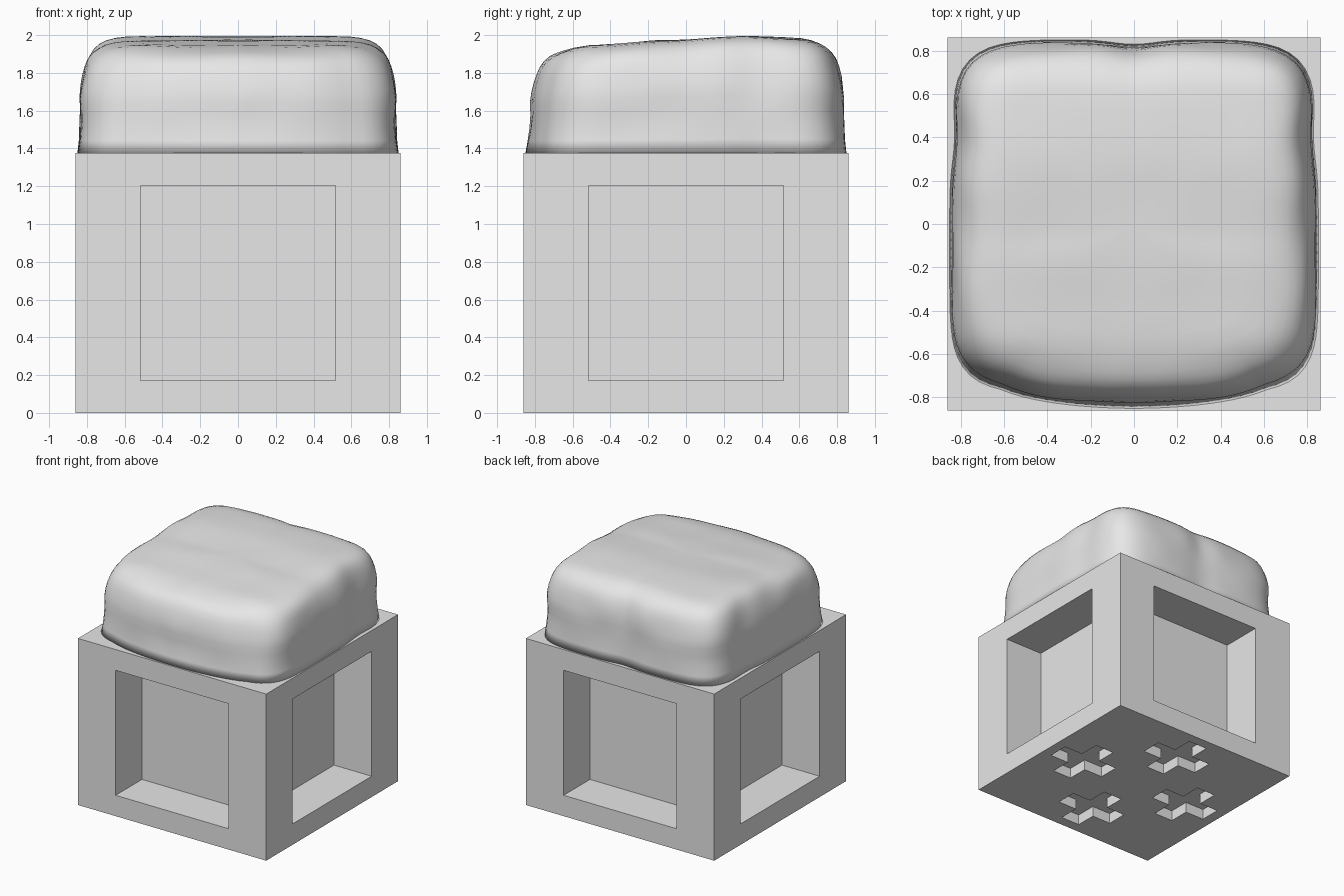
import bpy, bmesh, math
from mathutils import Vector, noise

if "Cube" in bpy.data.objects:
    bpy.data.objects.remove(bpy.data.objects["Cube"])

P = 0.086                      # module: the box is 20 x 20 x 16 modules
R, H = 10 * P, 16 * P

grey = bpy.data.materials.new("plain_grey")
grey.diffuse_color = (0.8, 0.8, 0.8, 1)
grey.use_nodes = True
grey.node_tree.nodes["Principled BSDF"].inputs["Base Color"].default_value = grey.diffuse_color


def finish(bm, name, smooth):
    bmesh.ops.recalc_face_normals(bm, faces=bm.faces[:])
    for f in bm.faces:
        f.smooth = smooth
    me = bpy.data.meshes.new(name)
    bm.to_mesh(me)
    bm.free()
    me.materials.append(grey)
    ob = bpy.data.objects.new(name, me)
    bpy.context.collection.objects.link(ob)
    return ob


# --- Box body with a deep square recess in each side ---
bm = bmesh.new()
bmesh.ops.create_cube(bm, size=1)
for v in bm.verts:
    v.co = Vector((v.co.x * 2 * R, v.co.y * 2 * R, (v.co.z + 0.5) * H))
bm.normal_update()
sides = [f for f in bm.faces if abs(f.normal.z) < 0.5]
bmesh.ops.inset_individual(bm, faces=sides, thickness=4 * P, use_even_offset=True)
for f in sides:
    for v in f.verts:
        v.co.z = 2 * P if v.co.z < H / 2 else 14 * P
for f in bmesh.ops.extrude_discrete_faces(bm, faces=sides)["faces"]:
    c = f.calc_center_median()
    inward = -Vector((c.x, c.y, 0)).normalized() * 4 * P
    for v in f.verts:
        v.co += inward

# Four plus-shaped sockets in the underside: cut a grid, push in the cells
def underside():
    return [f for f in bm.faces if all(abs(v.co.z) < 1e-5 for v in f.verts)]

for axis in (Vector((1, 0, 0)), Vector((0, 1, 0))):
    for k in range(-9, 10, 2):
        fs = underside()
        geom = fs + list({e for f in fs for e in f.edges}) + list({v for f in fs for v in f.verts})
        bmesh.ops.bisect_plane(bm, geom=geom, plane_co=axis * k * P, plane_no=axis)

def in_plus(c):
    for px, py in ((6, 0), (-6, 0), (0, 6), (0, -6)):
        dx, dy = abs(c.x / P - px), abs(c.y / P - py)
        if max(dx, dy) < 3 and min(dx, dy) < 1:
            return True
    return False

cells = [f for f in underside() if in_plus(f.calc_center_median())]
ext = bmesh.ops.extrude_face_region(bm, geom=cells)["geom"]
for v in ext:
    if isinstance(v, bmesh.types.BMVert):
        v.co.z += P
left = [f for f in underside() if in_plus(f.calc_center_median())]
if left:
    bmesh.ops.delete(bm, geom=left, context='FACES')
finish(bm, "box_body", False)


# --- Soft lumpy cushion on top, lofted from rings ---
HEIGHTS = [(-0.9, 1.905), (-0.7, 1.925), (-0.5, 1.945), (-0.1, 1.972),
           (0.3, 1.995), (0.6, 1.985), (0.9, 1.96)]
PROFILE = [(1, 0), (0.99, 0.12), (0.985, 0.25), (0.982, 0.38), (0.985, 0.5), (0.978, 0.6),
           (0.967, 0.69), (0.952, 0.77), (0.932, 0.84), (0.905, 0.895), (0.87, 0.935),
           (0.83, 0.963), (0.78, 0.982), (0.72, 0.993), (0.62, 1), (0.5, 1),
           (0.38, 1), (0.25, 1), (0.12, 1)]
SEG = 128


def top_height(y):
    for (a, ha), (b, hb) in zip(HEIGHTS, HEIGHTS[1:]):
        if y <= b:
            t = max(0, (y - a) / (b - a))
            return ha + (hb - ha) * t * t * (3 - 2 * t)
    return HEIGHTS[-1][1]


def outline(a):
    c, s = math.cos(a), math.sin(a)
    r = 0.85 / (abs(c) ** 6 + abs(s) ** 6) ** (1 / 6)
    x, y = r * c, r * s
    bow = min(1, (x / 0.62) ** 2)
    if y < 0:                                   # bowed front
        y *= 1 - 0.08 * bow * min(1, -y / 0.7)
    else:                                       # shallow dent in the back
        y *= 1 - 0.025 * math.exp(-(x / 0.14) ** 2)
    x *= 1 - 0.025 * math.exp(-((y - 0.4) / 0.16) ** 2)
    return x, y


def lump(x, y, z):
    return noise.noise(Vector((abs(x) * 3.5, y * 3.5, z * 5)))


bm = bmesh.new()
rings = []
for s, f in PROFILE:
    ring = []
    for i in range(SEG):
        x, y = outline(2 * math.pi * i / SEG)
        x, y = x * s, y * s
        if y < 0:                               # front leans back a little
            y *= 1 - 0.03 * f
        z = H + (top_height(y) - H) * f
        n = lump(x, y, z) * 0.012 * min(1, f * 4)
        k = 1 + n * (1 if f < 0.95 else 0)
        z = min(2.0, z + (n * 0.6 if f > 0.8 else 0))
        ring.append(bm.verts.new((x * k, y * k, z)))
    rings.append(ring)
for r0, r1 in zip(rings, rings[1:]):
    for i in range(SEG):
        j = (i + 1) % SEG
        bm.faces.new((r0[i], r0[j], r1[j], r1[i]))
tip = bm.verts.new((0, 0, sum(v.co.z for v in rings[-1]) / SEG))
for i in range(SEG):
    bm.faces.new((rings[-1][i], rings[-1][(i + 1) % SEG], tip))
bm.faces.new(rings[0][::-1])
finish(bm, "soft_top_cushion", True)
